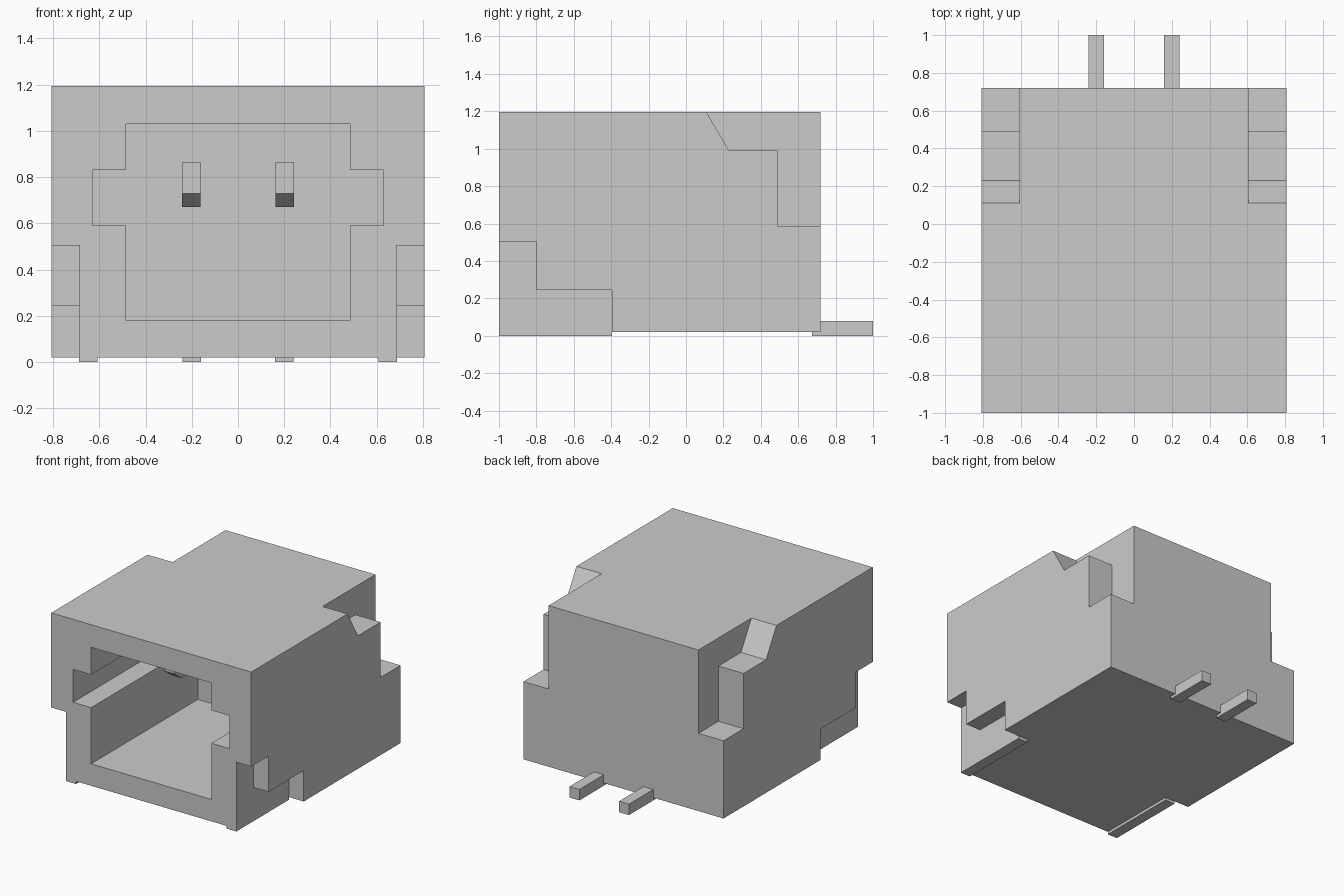
import bpy
import bmesh
from mathutils import Vector

if "Cube" in bpy.data.objects:
    bpy.data.objects.remove(bpy.data.objects["Cube"], do_unlink=True)

# One light grey for the whole part
grey = bpy.data.materials.new("light_grey")
grey.use_nodes = True
grey.diffuse_color = (0.6, 0.6, 0.6, 1)
grey.node_tree.nodes["Principled BSDF"].inputs["Base Color"].default_value = (0.6, 0.6, 0.6, 1)


def prism(name, profile, axis, start, end):
    """Extrude a 2D profile along x (profile is y, z) or y (profile is x, z)."""
    bm = bmesh.new()
    if axis == "x":
        pts = [(start, a, b) for a, b in profile]
        move = Vector((end - start, 0, 0))
    else:
        pts = [(a, start, b) for a, b in profile]
        move = Vector((0, end - start, 0))
    face = bm.faces.new([bm.verts.new(p) for p in pts])
    out = bmesh.ops.extrude_face_region(bm, geom=[face])
    verts = [g for g in out["geom"] if isinstance(g, bmesh.types.BMVert)]
    bmesh.ops.translate(bm, vec=move, verts=verts)
    bmesh.ops.recalc_face_normals(bm, faces=bm.faces)
    mesh = bpy.data.meshes.new(name)
    bm.to_mesh(mesh)
    bm.free()
    mesh.materials.append(grey)
    obj = bpy.data.objects.new(name, mesh)
    bpy.context.collection.objects.link(obj)
    return obj


def rect(a0, a1, b0, b1):
    return [(a0, b0), (a1, b0), (a1, b1), (a0, b1)]


def cut(target, cutter):
    """Subtract the cutter from the target, then delete the cutter."""
    cutter.hide_render = True
    mod = target.modifiers.new("cut", "BOOLEAN")
    mod.operation = "DIFFERENCE"
    mod.solver = "EXACT"
    mod.object = cutter
    bpy.context.view_layer.objects.active = target
    bpy.ops.object.modifier_apply(modifier=mod.name)
    bpy.data.objects.remove(cutter, do_unlink=True)


# Housing block
housing = prism("housing", rect(-1, 0.72, 0.02, 1.195), "x", -0.807, 0.807)

# Front socket with a keyway on each side
socket_half = [(0.485, 0.18), (0.485, 0.59), (0.63, 0.59),
               (0.63, 0.83), (0.485, 0.83), (0.485, 1.03)]
socket = socket_half + [(-x, z) for x, z in reversed(socket_half)]
cut(housing, prism("socket_cutter", socket, "y", -1.2, 0.23))

# Stepped rear shoulders and front foot recesses
shoulder = [(0.11, 1.195), (0.23, 0.99), (0.49, 0.99), (0.49, 0.587),
            (0.9, 0.587), (0.9, 1.4), (0.11, 1.4)]
recess = [(-1.2, -0.1), (-0.395, -0.1), (-0.395, 0.245), (-0.8, 0.245),
          (-0.8, 0.505), (-1.2, 0.505)]
for side in (-1, 1):
    cut(housing, prism("shoulder_cutter", shoulder, "x", side * 0.605, side * 1.0))
    cut(housing, prism("recess_cutter", recess, "x", side * 0.685, side * 1.0))

# Solder tabs, contacts and rear leads, one of each per side
contact = [(-0.5, 0.73), (-0.42, 0.67), (0.26, 0.67), (0.26, 0.865), (-0.5, 0.865)]
for side, label in ((1, "left"), (-1, "right")):
    prism(label + "_solder_tab", [(-1, 0), (-0.395, 0), (-0.395, 0.243),
                                  (-0.8, 0.243), (-0.8, 0.503), (-1, 0.503)],
          "x", side * 0.608, side * 0.687)
    prism(label + "_contact", contact, "x", side * 0.163, side * 0.243)
    prism(label + "_rear_lead", rect(0.675, 1.0, 0, 0.08), "x", side * 0.16, side * 0.24)
